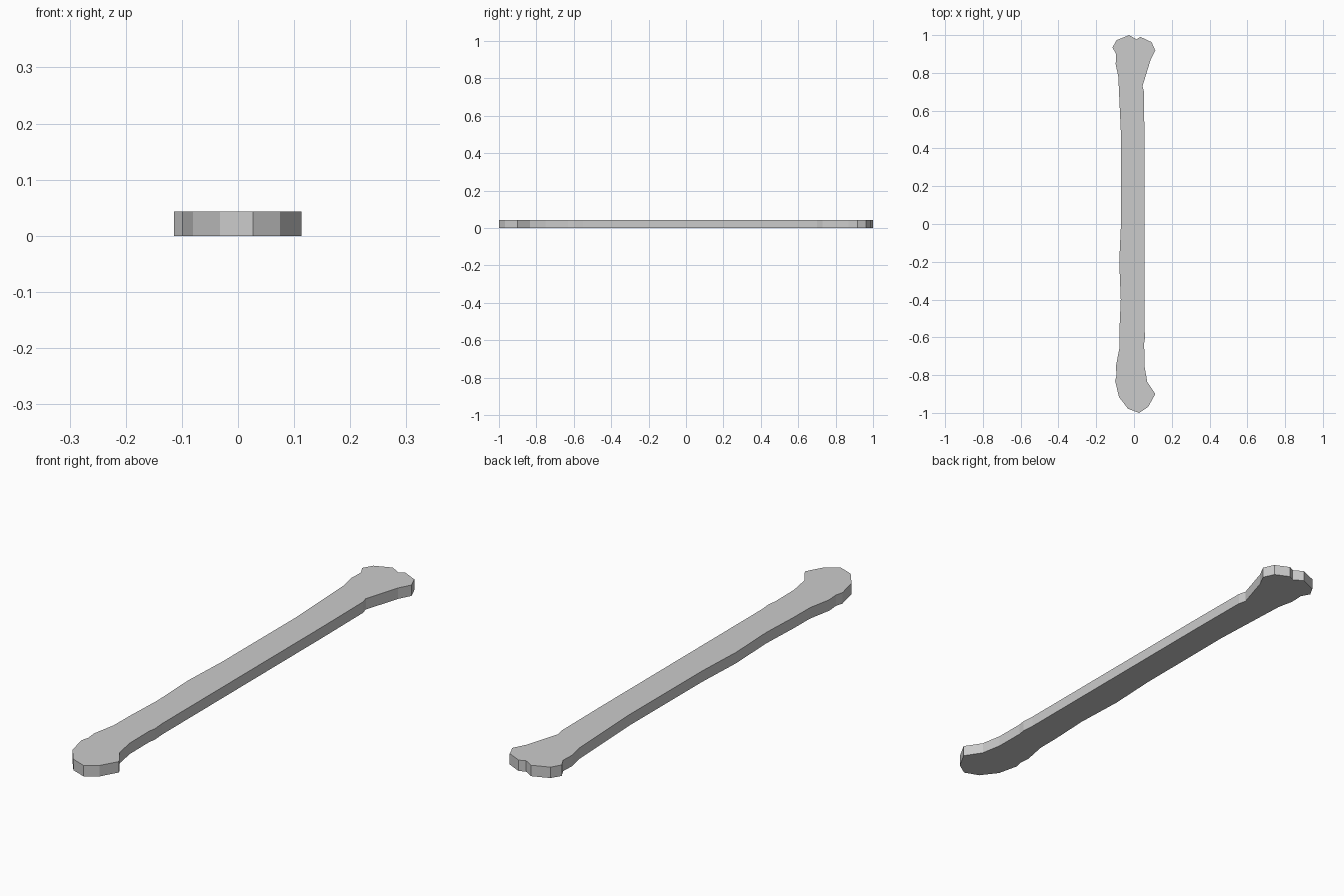
import bpy, bmesh

THICKNESS = 0.043

# Outline seen from above, clockwise from the top knuckle
outline = [
    # upper end, right flare
    (-0.026, 1.0), (0.012, 0.978), (0.035, 0.99), (0.093, 0.963),
    (0.113, 0.918), (0.088, 0.87), (0.045, 0.73), (0.053, 0.70),
    # right side of shaft
    (0.055, 0.45), (0.055, -0.55), (0.059, -0.60), (0.054, -0.63), (0.055, -0.75),
    # lower end
    (0.070, -0.835), (0.113, -0.90), (0.075, -0.968), (0.027, -1.0),
    (-0.032, -0.978), (-0.080, -0.915), (-0.100, -0.83), (-0.092, -0.80),
    (-0.096, -0.755),
    # left side of shaft
    (-0.078, -0.66), (-0.077, -0.56), (-0.070, -0.40), (-0.078, -0.20),
    (-0.069, 0.0), (-0.068, 0.45), (-0.083, 0.78),
    # upper end, left flare
    (-0.097, 0.845), (-0.095, 0.90), (-0.114, 0.935), (-0.092, 0.973),
]

# Flat bone-shaped bar: one outline face extruded upward
bm = bmesh.new()
base = bm.faces.new([bm.verts.new((x, y, 0)) for x, y in outline])
top = bmesh.ops.extrude_face_region(bm, geom=[base])["geom"]
bmesh.ops.translate(bm, vec=(0, 0, THICKNESS),
                    verts=[g for g in top if isinstance(g, bmesh.types.BMVert)])
# Close the underside if the extrusion consumed it
if not any(all(v.co.z == 0 for v in f.verts) for f in bm.faces):
    bm.faces.new([v for v in bm.verts if v.co.z == 0])
bmesh.ops.recalc_face_normals(bm, faces=bm.faces)

mesh = bpy.data.meshes.new("bone_bar")
bm.to_mesh(mesh)
bm.free()
bpy.context.collection.objects.link(bpy.data.objects.new("bone_bar", mesh))
